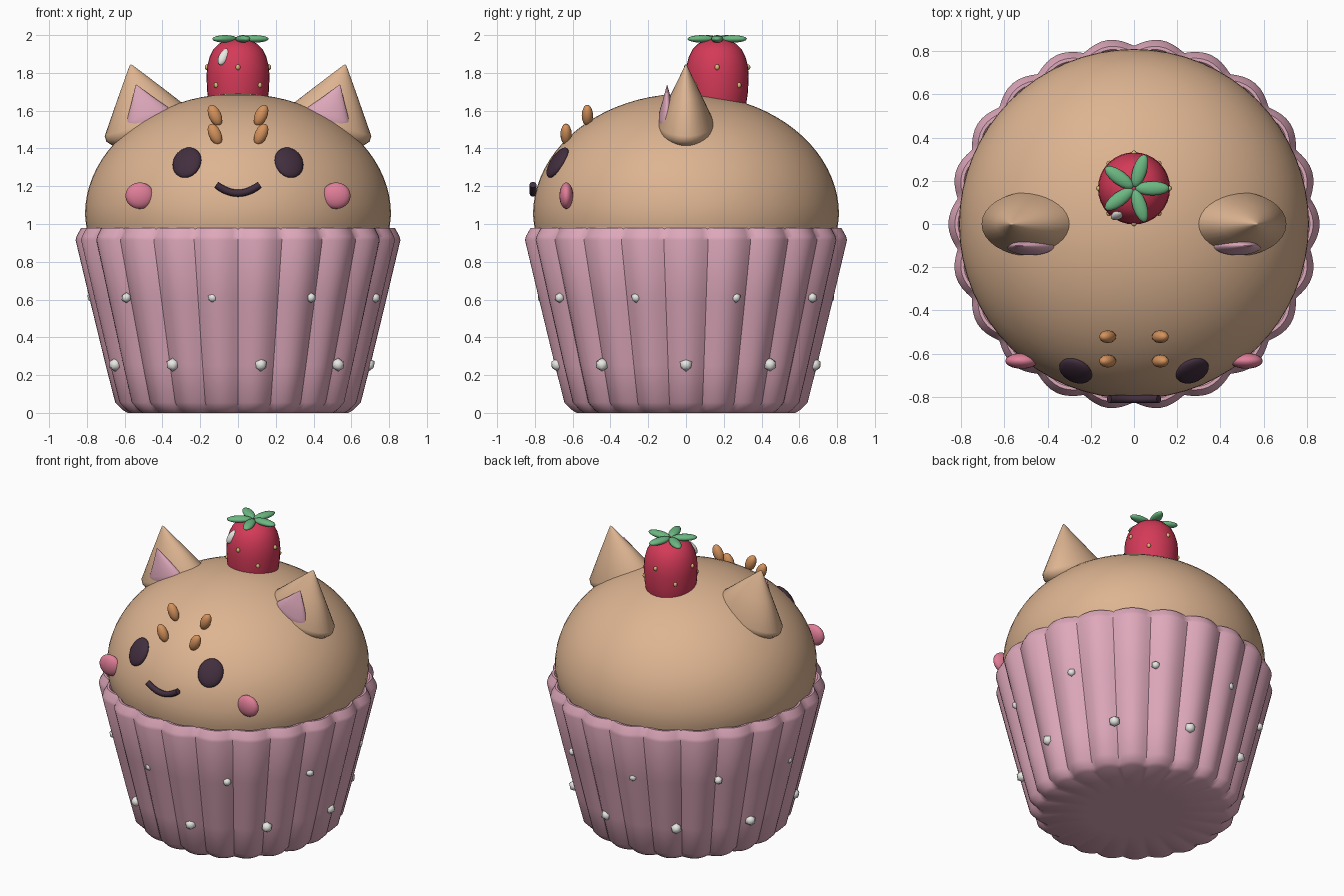
import bpy, bmesh, math
from math import sin, cos, pi, radians
from mathutils import Matrix, Vector

if "Cube" in bpy.data.objects:
    bpy.data.objects.remove(bpy.data.objects["Cube"])


def material(name, r, g, b):
    lin = lambda c: ((c / 255 + 0.055) / 1.055) ** 2.4
    m = bpy.data.materials.new(name)
    m.diffuse_color = (lin(r), lin(g), lin(b), 1)
    m.use_nodes = True
    m.node_tree.nodes["Principled BSDF"].inputs["Base Color"].default_value = m.diffuse_color
    return m


TAN = material("tan cake", 221, 180, 145)
PINK = material("wrapper pink", 222, 168, 187)
RED = material("berry red", 212, 58, 88)
GREEN = material("leaf green", 108, 184, 130)
DARK = material("dark plum", 66, 46, 62)
ORANGE = material("stripe orange", 212, 146, 92)
ROSE = material("cheek rose", 224, 126, 152)
WHITE = material("sprinkle white", 232, 232, 228)
SEED = material("seed tan", 222, 186, 120)


def finish(name, bm, mat, matrix=None, angle=40):
    if matrix is not None:
        bm.transform(matrix)
    bmesh.ops.recalc_face_normals(bm, faces=bm.faces)
    me = bpy.data.meshes.new(name)
    bm.to_mesh(me)
    bm.free()
    for p in me.polygons:
        p.use_smooth = True
    me.set_sharp_from_angle(angle=radians(angle))
    me.materials.append(mat)
    ob = bpy.data.objects.new(name, me)
    bpy.context.collection.objects.link(ob)
    return ob


def lathe(name, profile, segs, mat, matrix=None, flute=lambda a: 0, angle=40):
    """Revolve (radius, z) points; zero radius makes a pole."""
    bm = bmesh.new()
    rings = []
    for r, z in profile:
        if r == 0:
            rings.append([bm.verts.new((0, 0, z))] * segs)
            continue
        ring = []
        for i in range(segs):
            a = 2 * pi * i / segs
            q = r + flute(a)
            ring.append(bm.verts.new((q * cos(a), q * sin(a), z)))
        rings.append(ring)
    for lo, hi in zip(rings, rings[1:]):
        for i in range(segs):
            j = (i + 1) % segs
            quad = list(dict.fromkeys((lo[i], lo[j], hi[j], hi[i])))
            bm.faces.new(quad)
    return finish(name, bm, mat, matrix, angle)


def blob(name, loc, half, mat, rot=None, u=20, v=12):
    bm = bmesh.new()
    bmesh.ops.create_uvsphere(bm, u_segments=u, v_segments=v, radius=1)
    m = Matrix.Translation(loc) @ (rot or Matrix()) @ Matrix.Diagonal((*half, 1))
    return finish(name, bm, mat, m, 60)


# Fluted wrapper
FLUTES = 22
lathe("wrapper", [(0, 0), (0.3, 0), (0.585, 0), (0.61, 0.015), (0.65, 0.055), (0.70, 0.25), (0.785, 0.6),
                  (0.86, 0.915), (0.855, 0.935), (0.83, 0.98), (0.815, 0.98), (0.78, 0.94), (0, 0.93)],
      FLUTES * 8, PINK, flute=lambda a: -0.035 * (1 - abs(cos(a * FLUTES / 2))), angle=45)

# Sprinkles in two staggered rings
for row, z, radius, size, start in (("lower", 0.255, 0.692, 0.036, 0), ("upper", 0.61, 0.772, 0.028, 20)):
    for k in range(9):
        a = radians(start + 40 * k)
        bm = bmesh.new()
        bmesh.ops.create_icosphere(bm, subdivisions=1, radius=size)
        m = Matrix.Translation((radius * cos(a), radius * sin(a), z)) @ Matrix.Rotation(a, 4, 'Z')
        finish(f"{row}_sprinkle_{k}", bm, WHITE, m, 60)

# Domed cake top
CR, CZ, CH = 0.81, 1.05, 0.64
dome = [(0, 0.95), (0.795, 0.95), (0.805, 1.0)]
dome += [(CR * cos(t * pi / 40), CZ + CH * sin(t * pi / 40)) for t in range(20)] + [(0, CZ + CH)]
lathe("cake_top", dome, 64, TAN)


def surface(x, z):
    """Front point of the dome and a frame facing outward."""
    y = -CR * math.sqrt(1 - ((z - CZ) / CH) ** 2 - (x / CR) ** 2)
    n = Vector((x / CR ** 2, y / CR ** 2, (z - CZ) / CH ** 2)).normalized()
    return Vector((x, y, z)), n.to_track_quat('-Y', 'Z').to_matrix().to_4x4()


for s, side in ((-1, "left"), (1, "right")):
    # Ears: flattened, leaning cones
    def cone(name, c, a, b, h, tilt, mat):
        m = (Matrix.Translation(c) @ Matrix.Rotation(s * tilt, 4, 'Y') @ Matrix.Diagonal((a, b, 1, 1)))
        lathe(name, [(0, -0.08), (0.55, -0.075), (0.88, -0.04), (0.98, -0.01), (0.98, 0.02),
                     (0.5, h * 0.53), (0.04, h * 0.975), (0, h)], 32, mat, m, angle=50)
    cone(f"{side}_ear", (s * 0.47, 0, 1.515), 0.245, 0.152, 0.345, 0.29, TAN)
    cone(f"{side}_inner_ear", (s * 0.475, -0.1, 1.56), 0.12, 0.045, 0.19, 0.35, PINK)

    # Eyes and cheeks
    p, frame = surface(s * 0.27, 1.325)
    blob(f"{side}_eye", p, (0.08, 0.03, 0.092), DARK, frame @ Matrix.Rotation(s * 0.15, 4, 'Y'))
    blob(f"{side}_cheek", (s * 0.52, -0.634, 1.15), (0.076, 0.036, 0.07), ROSE)

    # Forehead stripes
    for row, y, z in (("upper", -0.522, 1.575), ("lower", -0.635, 1.475)):
        blob(f"{side}_{row}_stripe", (s * 0.122, y, z), (0.034, 0.03, 0.06), ORANGE,
             Matrix.Rotation(s * 0.42, 4, 'Y'), 14, 8)

# Smiling mouth
cu = bpy.data.curves.new("mouth", 'CURVE')
cu.dimensions = '3D'
cu.bevel_depth = 0.019
cu.bevel_resolution = 2
cu.use_fill_caps = True
sp = cu.splines.new('POLY')
sp.points.add(12)
for i, pt in enumerate(sp.points):
    t = i / 6 - 1
    pt.co = (0.115 * t, -0.81, 1.163 + 0.045 * t * t, 1)
cu.materials.append(DARK)
bpy.context.collection.objects.link(bpy.data.objects.new("mouth", cu))

# Strawberry
BY = 0.165
lathe("strawberry", [(0, 1.55), (0.13, 1.56), (0.152, 1.62), (0.163, 1.7), (0.167, 1.78), (0.163, 1.835),
                     (0.15, 1.885), (0.13, 1.925), (0.1, 1.955), (0.055, 1.975), (0, 1.982)],
      32, RED, Matrix.Translation((0, BY, 0)))
for row, z, start in (("lower", 1.735, 45), ("upper", 1.83, 0)):
    for k in range(4):
        a = radians(start + 90 * k)
        blob(f"{row}_seed_{k}", (0.163 * cos(a), BY + 0.163 * sin(a), z), (0.013, 0.013, 0.015), SEED, u=8, v=6)
blob("berry_shine", (-0.075, 0.043, 1.885), (0.026, 0.02, 0.05), WHITE,
     Matrix.Rotation(0.5, 4, 'Y') @ Matrix.Rotation(-0.35, 4, 'X'))

# Leaf crown
for k in range(5):
    a = radians(72 * k)
    blob(f"leaf_{k}", (0.085 * cos(a), BY + 0.085 * sin(a), 1.98), (0.08, 0.033, 0.02), GREEN,
         Matrix.Rotation(a, 4, 'Z'), 14, 8)
